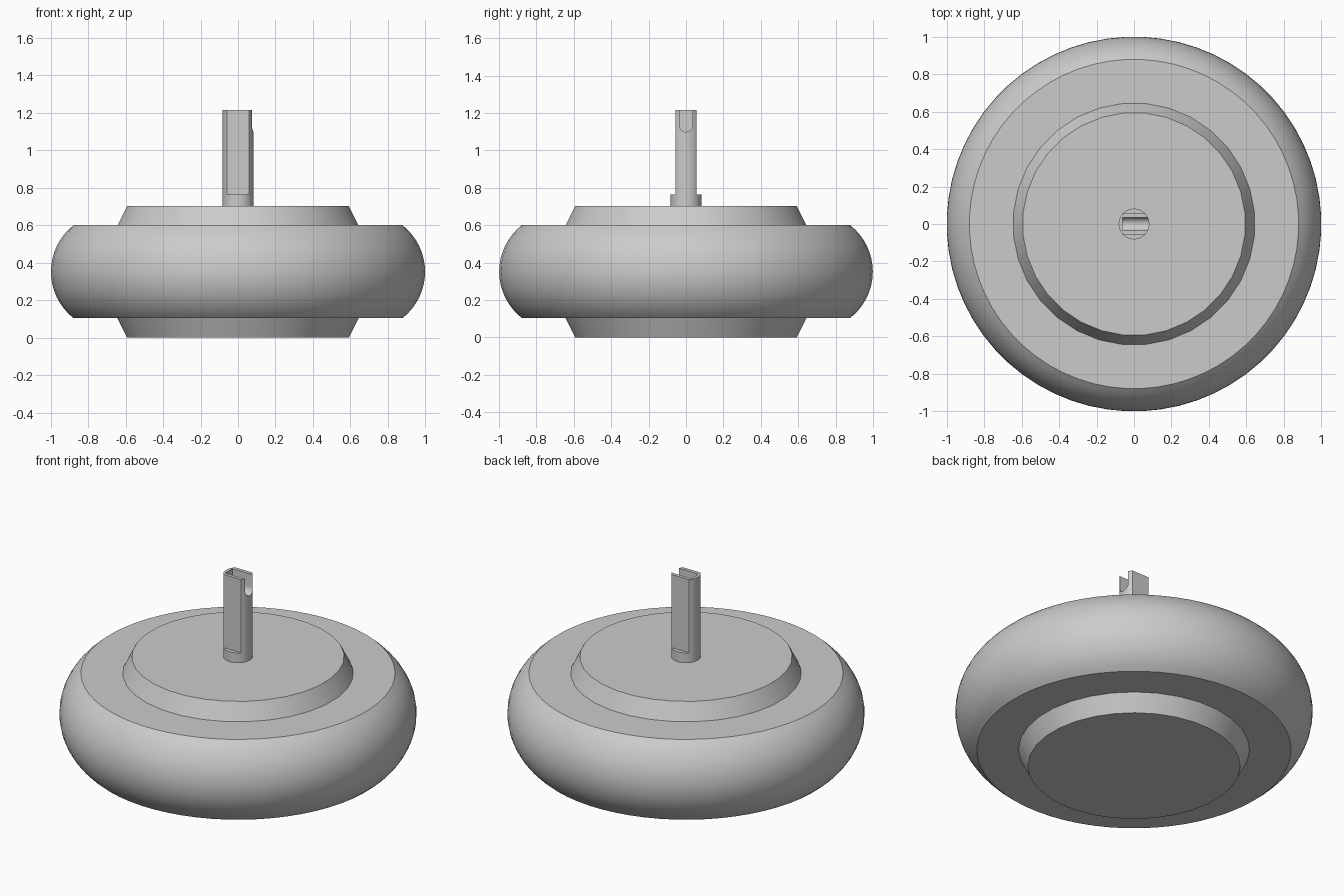
import bpy, bmesh, math
from mathutils import Matrix

cube = bpy.data.objects.get("Cube")
if cube:
    bpy.data.objects.remove(cube, do_unlink=True)

grey = bpy.data.materials.new("plain_grey")
grey.use_nodes = True
colour = (0.6, 0.6, 0.6, 1)
grey.diffuse_color = colour
grey.node_tree.nodes["Principled BSDF"].inputs["Base Color"].default_value = colour


def finish(name, bm):
    bmesh.ops.recalc_face_normals(bm, faces=bm.faces)
    mesh = bpy.data.meshes.new(name)
    bm.to_mesh(mesh)
    bm.free()
    mesh.materials.append(grey)
    ob = bpy.data.objects.new(name, mesh)
    bpy.context.collection.objects.link(ob)
    return ob


def lathe(name, profile, sides):
    """Stack rings of (radius, z) with flat caps at both ends."""
    bm = bmesh.new()
    rings = []
    for r, z in profile:
        angles = [2 * math.pi * (i + 0.5) / sides for i in range(sides)]
        rings.append([bm.verts.new((r * math.cos(a), r * math.sin(a), z)) for a in angles])
    for low, high in zip(rings, rings[1:]):
        for i in range(sides):
            j = (i + 1) % sides
            bm.faces.new((low[i], low[j], high[j], high[i]))
    bm.faces.new(rings[0])
    bm.faces.new(rings[-1])
    return finish(name, bm)


def prism(name, outline, x0, x1):
    """Extrude a (y, z) outline along x."""
    bm = bmesh.new()
    face = bm.faces.new([bm.verts.new((x0, y, z)) for y, z in outline])
    new = bmesh.ops.extrude_face_region(bm, geom=[face])["geom"]
    verts = [v for v in new if isinstance(v, bmesh.types.BMVert)]
    bmesh.ops.translate(bm, verts=verts, vec=(x1 - x0, 0, 0))
    return finish(name, bm)


def smooth(ob, degrees):
    bpy.ops.object.select_all(action='DESELECT')
    ob.select_set(True)
    bpy.context.view_layer.objects.active = ob
    bpy.ops.object.shade_smooth_by_angle(angle=math.radians(degrees))


def cut(ob, cutter):
    mod = ob.modifiers.new("cut", 'BOOLEAN')
    mod.operation = 'DIFFERENCE'
    mod.solver = 'EXACT'
    mod.object = cutter
    bpy.context.view_layer.objects.active = ob
    bpy.ops.object.modifier_apply(modifier=mod.name)
    bpy.data.objects.remove(cutter, do_unlink=True)


# Tyre: bulging rim between two flat side walls
MID, HALF, BULGE = 0.352, 0.248, 0.315
limit = math.asin(HALF / BULGE)
steps = 16
arc = [limit * (2 * i / steps - 1) for i in range(steps + 1)]
tyre = lathe("tyre", [(1 - BULGE + BULGE * math.cos(a), MID + BULGE * math.sin(a)) for a in arc], 64)
smooth(tyre, 30)

# Hub discs, bevelled outward on both sides of the tyre
TOP = 2 * MID - 0.002
for name, z_out, z_in in (("lower_hub", 0, 0.12), ("upper_hub", TOP, TOP - 0.12)):
    hub = lathe(name, [(0.595, z_out), (0.655, z_in)], 32)
    smooth(hub, 30)

# Shaft with two flats, and a slot open at the top and on the +x side
shaft = lathe("shaft", [(0.082, TOP - 0.05), (0.082, 1.215)], 48)
for side in (-1, 1):
    flat = [(side * 0.057, 0.763), (side * 0.2, 0.763), (side * 0.2, 1.4), (side * 0.057, 1.4)]
    cut(shaft, prism("flat_cutter", flat, -0.2, 0.2))
SLOT = 0.036
half_round = [math.pi + math.pi * i / 12 for i in range(13)]
slot = [(SLOT * math.cos(a), 1.135 + SLOT * math.sin(a)) for a in half_round]
slot += [(SLOT, 1.4), (-SLOT, 1.4)]
cut(shaft, prism("slot_cutter", slot, -0.062, 0.2))
smooth(shaft, 25)
